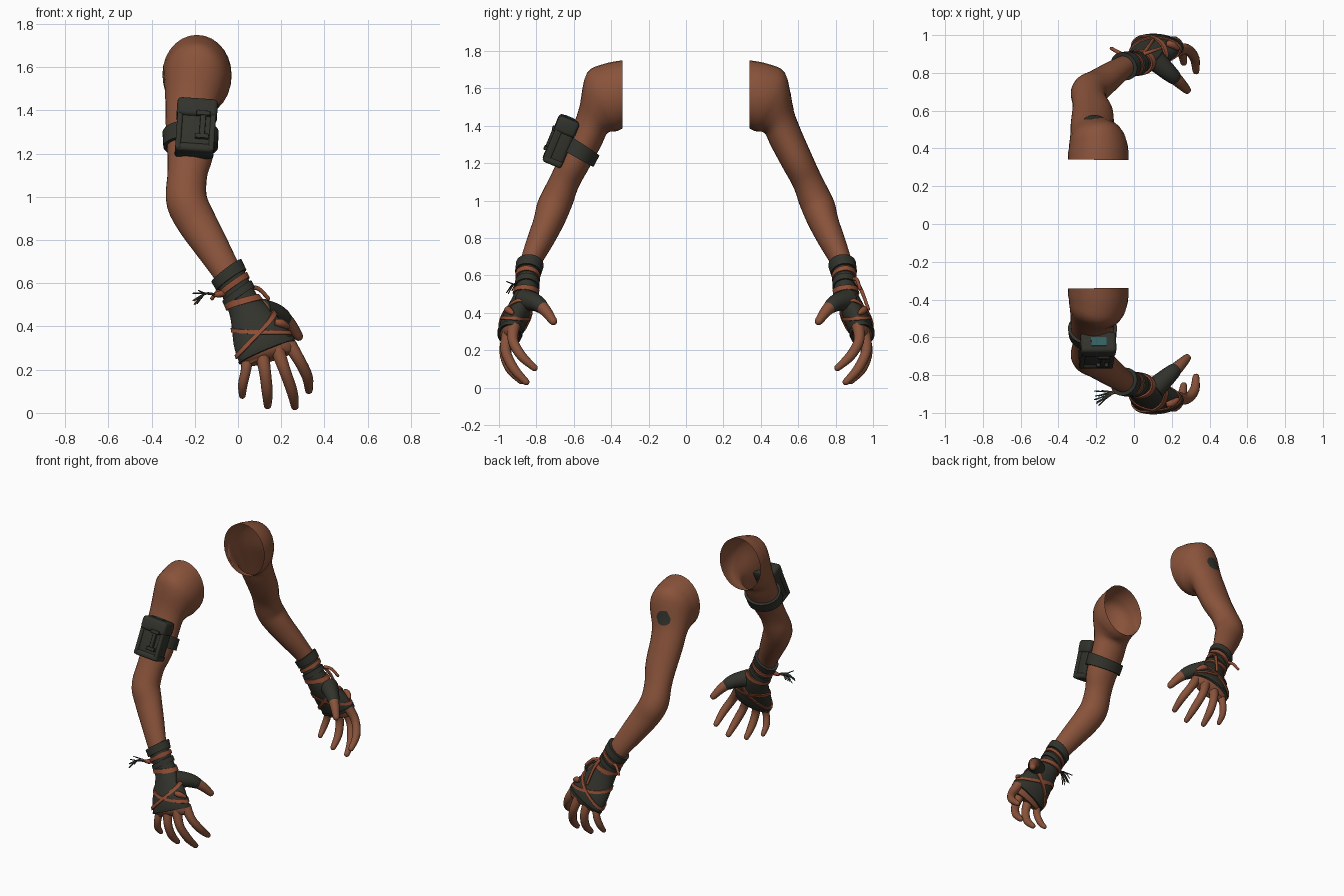
import bpy, bmesh, math, random
from mathutils import Vector, Matrix

cube = bpy.data.objects.get("Cube")
if cube:
    bpy.data.objects.remove(cube)
random.seed(4)


def material(name, colour):
    m = bpy.data.materials.new(name)
    m.use_nodes = True
    m.diffuse_color = (*colour, 1)
    m.node_tree.nodes["Principled BSDF"].inputs["Base Color"].default_value = (*colour, 1)
    return m


SKIN = material("brown skin", (0.25, 0.086, 0.043))
CLOTH = material("dark cloth", (0.033, 0.033, 0.026))
LEATHER = material("red brown leather", (0.27, 0.075, 0.034))
TEAL = material("teal dye", (0.035, 0.12, 0.12))

# Arm sections: outer y, outer z, inner y, inner z, centre x, half width
SECTIONS = [
    (.34, 1.75, .34, 1.385, -.19, .16),
    (.44, 1.73, .36, 1.375, -.19, .158),
    (.53, 1.68, .375, 1.37, -.20, .145),
    (.57, 1.5, .42, 1.36, -.215, .122),
    (.605, 1.4, .455, 1.29, -.22, .115),
    (.67, 1.25, .52, 1.17, -.22, .108),
    (.725, 1.13, .575, 1.07, -.235, .092),
    (.79, 1.0, .61, .97, -.238, .095),
    (.815, .9, .65, .88, -.195, .092),
    (.855, .78, .71, .77, -.125, .08),
    (.89, .66, .785, .64, -.05, .066),
    (.895, .57, .80, .56, -.005, .064),
    (.91, .50, .805, .49, .03, .07),
    (.945, .43, .83, .41, .07, .098),
    (.98, .36, .865, .33, .105, .122),
    (.993, .295, .895, .265, .135, .128),
    (.975, .26, .915, .235, .145, .112),
]
FULL = math.tau


def spline(points, t):
    """Smooth curve through the points, one unit of t per point."""
    n = len(points) - 1
    i = max(0, min(int(t), n - 1))
    f = t - i
    a, b, c, d = (points[max(0, min(k, n))] for k in range(i - 1, i + 3))
    return [0.5 * (2*q + (r - p)*f + (2*p - 5*q + 4*r - s)*f*f + (3*q - p - 3*r + s)*f**3)
            for p, q, r, s in zip(a, b, c, d)]


def centre(t):
    oy, oz, iy, iz, x, a = spline(SECTIONS, t)
    return Vector((x, (oy + iy) / 2, (oz + iz) / 2))


def surf(t, angle, off=0.0):
    """Point on the arm; a quarter turn is the outer side, a half turn is +x."""
    t = min(t, len(SECTIONS) - 1)
    oy, oz, iy, iz, x, a = spline(SECTIONS, t)
    v = Vector((0, oy - iy, oz - iz)) / 2
    along = centre(min(t + .05, len(SECTIONS) - 1)) - centre(t - .05 if t > .05 else 0)
    u = v.cross(along).normalized() * (a + off)
    v *= 1 + off / v.length
    return centre(t) + u * math.cos(angle) + v * math.sin(angle)


def finish(name, bm, mat):
    bmesh.ops.recalc_face_normals(bm, faces=bm.faces)
    me = bpy.data.meshes.new(name)
    bm.to_mesh(me)
    bm.free()
    me.materials.append(mat)
    me.shade_smooth()
    me.set_sharp_from_angle(angle=0.8)
    ob = bpy.data.objects.new(name, me)
    bpy.context.collection.objects.link(ob)
    return ob


def loft(name, rows, mat, side, caps=()):
    bm = bmesh.new()
    rings = [[bm.verts.new((p[0], p[1] * side, p[2])) for p in row] for row in rows]
    for r, q in zip(rings, rings[1:]):
        for i in range(len(r)):
            j = (i + 1) % len(r)
            bm.faces.new((r[i], r[j], q[j], q[i]))
    for c in caps:
        bm.faces.new(rings[c])
    return finish(name, bm, mat)


def sleeve(name, t0, t1, off, mat, side, steps, caps=()):
    rows = [[surf(t0 + (t1 - t0) * k / steps, FULL * i / 28, off) for i in range(28)]
            for k in range(steps + 1)]
    return loft(name, rows, mat, side, caps)


def band(name, mid, slant, width, off, mat, side, phase=0.0):
    """Raised strap around the arm, slanted along it."""
    rows = []
    for dt, o in ((-width, 0), (-width, off), (width, off), (width, 0)):
        rows.append([surf(mid + slant * math.cos(a + phase) + dt, a, o)
                     for a in (FULL * i / 40 for i in range(40))])
    return loft(name, rows, mat, side)


def patch(name, t, angle, dt, da, off, mat, side):
    """Thin irregular spot lying on the surface."""
    edge = [random.uniform(.85, 1.1) for _ in range(14)]
    rows = [[surf(t + dt * k * e * math.cos(FULL * i / 14),
                  angle + da * k * e * math.sin(FULL * i / 14), off)
             for i, e in enumerate(edge)] for k in (1, .66, .33, .05)]
    return loft(name, rows, mat, side, caps=(-1,))


def tube(name, points, radii, mat, side, sides=12, start=0.0, stop=1.0, steps=12):
    """Tapered tube along a smooth path with a rounded tip."""
    n = len(points) - 1
    rows = []
    for k in range(steps + 1):
        t = n * (start + (stop - start) * k / steps)
        p = Vector(spline(points, t))
        d = (Vector(spline(points, min(t + .05, n))) - Vector(spline(points, max(t - .05, 0)))).normalized()
        r = spline([(q,) for q in radii], t)[0]
        u = d.cross(Vector((.3, .8, -.2))).normalized()
        v = d.cross(u)
        def ring(shift, scale):
            return [p + d * shift + (u * math.cos(FULL * i / sides) + v * math.sin(FULL * i / sides)) * r * scale
                    for i in range(sides)]
        rows.append(ring(0, 1))
        if k == steps:
            rows += [ring(r * .5, .86), ring(r * .85, .5), ring(r * .97, .15)]
    return loft(name, rows, mat, side, caps=(0, -1))


FINGERS = {
    "index_finger": [(.23, .92, .33), (.28, .925, .25), (.32, .88, .17), (.328, .81, .105)],
    "middle_finger": [(.18, .95, .30), (.215, .965, .2), (.25, .92, .1), (.263, .855, .03)],
    "ring_finger": [(.11, .95, .28), (.125, .97, .19), (.135, .94, .1), (.137, .88, .035)],
    "little_finger": [(.045, .94, .27), (.037, .958, .2), (.022, .94, .13), (.02, .9, .08)],
}
THUMB = [(.11, .87, .47), (.18, .805, .455), (.235, .755, .415), (.28, .71, .355)]

for side, label in ((-1, "right"), (1, "left")):
    # Skin: arm, knuckles and fingers
    sleeve(label + "_arm", 0, 10.8, 0, SKIN, side, 44)
    sleeve(label + "_knuckles", 14.2, 16, 0, SKIN, side, 8, caps=(-1,))
    for finger, path in FINGERS.items():
        size = .85 if finger == "little_finger" else 1
        tube(f"{label}_{finger}", path, [r * size for r in (.034, .028, .026, .018)], SKIN, side)
    tube(label + "_thumb", THUMB, (.05, .04, .032, .022), SKIN, side)
    # Glove
    sleeve(label + "_glove", 10.1, 15, .009, CLOTH, side, 24)
    tube(label + "_thumb_sleeve", THUMB, (.06, .047, .035, .03), CLOTH, side, stop=.5)
    band(label + "_glove_hem", 14.9, .1, .14, .014, CLOTH, side)
    band(label + "_cuff", 10.15, .1, .22, .02, CLOTH, side)
    band(label + "_wrist_wrap", 11.2, .15, .2, .018, CLOTH, side)
    # Leather bindings
    band(label + "_upper_wrist_strap", 10.65, .12, .14, .018, LEATHER, side)
    band(label + "_lower_wrist_strap", 11.75, -.2, .2, .018, LEATHER, side)
    band(label + "_hand_strap_a", 13.65, -.8, .13, .015, LEATHER, side, .25)
    band(label + "_hand_strap_b", 13.7, .75, .13, .018, LEATHER, side, -.2)
    tube(label + "_strap_knot", [(.17, .955, .42), (.2, .95, .415), (.23, .93, .4)],
         (.014, .02, .012), LEATHER, side, steps=6)
    patch(label + "_glove_stain", 12.7, math.pi * 1.05, .25, .25, .013, TEAL, side)

# Spot on the left shoulder
patch("left_shoulder_spot", 2.85, math.pi / 2, .3, .4, .003, CLOTH, 1)

# Loose tie ends on the left wrist
for i, tip in enumerate([(-.12, .93, .53), (.14, .93, .53), (.1, .975, .42)]):
    base = (-.05, .89, .57) if i == 0 else (.05, .9, .58)
    bend = [(p + q) / 2 for p, q in zip(base, tip)]
    bend[2] += .02
    tube(f"left_tie_end_{i}", [base, bend, tip], (.012, .01, .009), LEATHER, 1, 8, steps=8)

# Fringe on the right wrist
tube("right_fringe_knot", [(-.05, .87, .56), (-.085, .885, .55), (-.11, .89, .547)],
     (.014, .016, .01), LEATHER, -1, 8, steps=6)
for i in range(12):
    tip = (random.uniform(-.21, -.17), random.uniform(.86, .97), random.uniform(.5, .57))
    tube(f"right_fringe_strand_{i}", [(-.1, .89, .547), (-.15, (tip[1] + .89) / 2, .553), tip],
         (.005, .004, .003), (CLOTH, LEATHER, TEAL, CLOTH)[i % 4], -1, 5, steps=5)

# Arm band and pouch on the right upper arm
band("right_arm_band", 4.6, 0, .24, .017, CLOTH, -1)
POUCH = (Matrix.Translation((-.195, -.668, 1.32)) @ Matrix.Rotation(math.radians(4), 4, "Y")
         @ Matrix.Rotation(math.radians(-22.6), 4, "X"))


def box(name, loc, size, mat=CLOTH, round_off=.015):
    bm = bmesh.new()
    bmesh.ops.create_cube(bm, size=1, matrix=Matrix.Translation(loc) @ Matrix.Diagonal((*size, 1)))
    if round_off:
        bmesh.ops.bevel(bm, geom=bm.edges[:], offset=round_off, segments=3, profile=.5, affect="EDGES")
    bm.transform(POUCH)
    finish(name, bm, mat)


box("pouch_body", (0, .005, -.005), (.172, .1, .25), round_off=.02)
box("pouch_lid", (0, -.002, .085), (.188, .118, .09), round_off=.02)
box("pouch_bottom_trim", (0, 0, -.115), (.18, .108, .04))
box("pouch_back_mount", (0, .065, -.04), (.1, .05, .12))
for x in (-.077, .077):
    box("pouch_side_trim", (x, -.035, -.02), (.025, .04, .22), round_off=.008)
box("pouch_buckle_stem", (.03, -.056, -.005), (.026, .022, .11), round_off=.004)
for z in (-.065, .05):
    box("pouch_buckle_bar", (.03, -.06, z), (.064, .022, .022), round_off=.004)
box("pouch_lid_stain", (0, -.005, .131), (.08, .05, .006), TEAL, 0)
